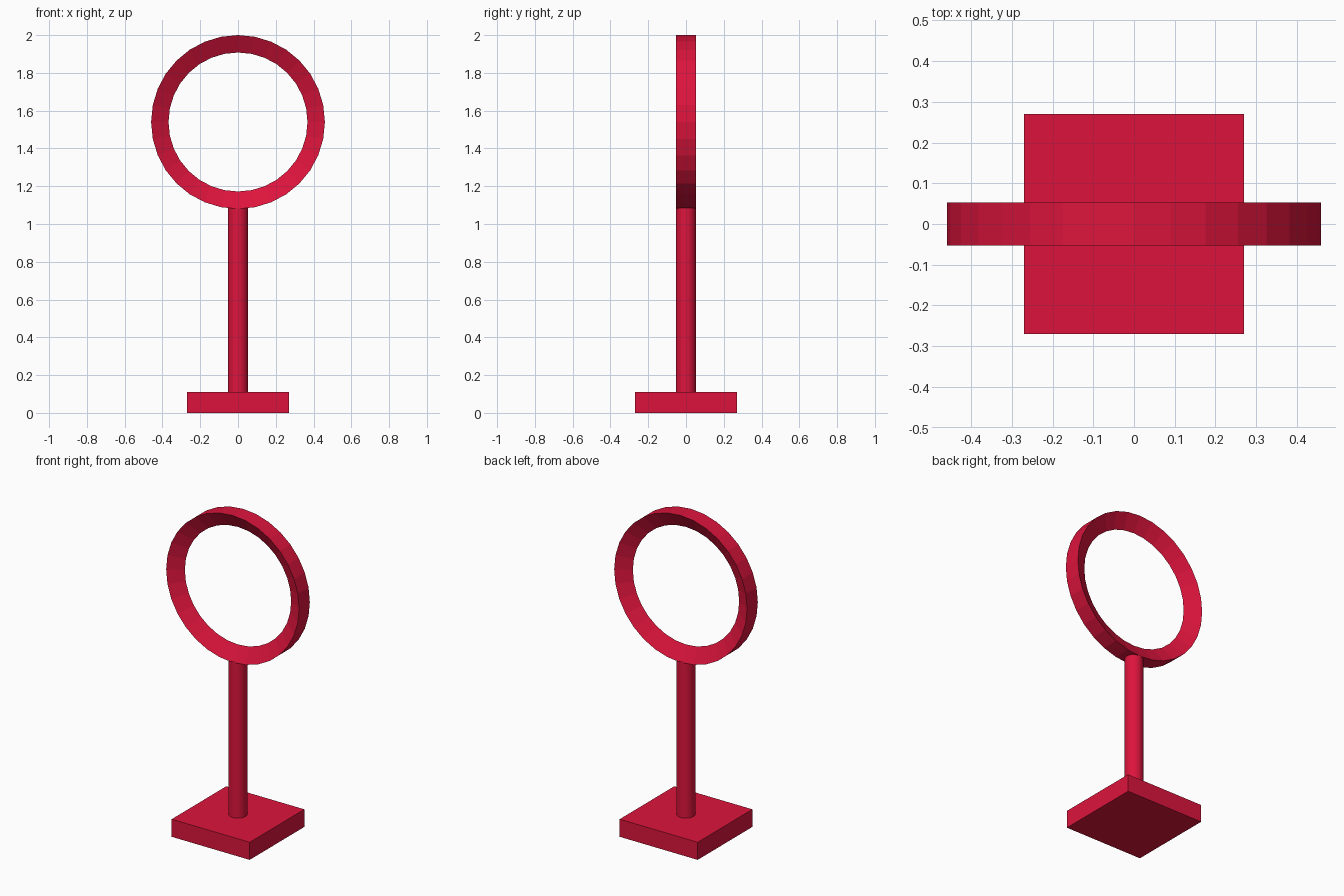
import bpy, bmesh, math
from mathutils import Vector

if "Cube" in bpy.data.objects:
    bpy.data.objects.remove(bpy.data.objects["Cube"])

red = bpy.data.materials.new("crimson")
red.diffuse_color = (0.72, 0.007, 0.045, 1)
red.use_nodes = True
red.node_tree.nodes["Principled BSDF"].inputs["Base Color"].default_value = red.diffuse_color


def finish(obj, name):
    obj.name = obj.data.name = name
    obj.data.materials.append(red)
    return obj


# Square base plate
bpy.ops.mesh.primitive_cube_add(size=1, location=(0, 0, 0.055))
base = finish(bpy.context.object, "base")
base.scale = (0.54, 0.54, 0.11)
bpy.ops.object.transform_apply(location=False, rotation=False, scale=True)

# Round post
bottom, top = 0.11, 1.085
bpy.ops.mesh.primitive_cylinder_add(vertices=32, radius=0.053, depth=top - bottom,
                                    location=(0, 0, (bottom + top) / 2))
finish(bpy.context.object, "post")
bpy.ops.object.shade_smooth_by_angle(angle=math.radians(30))

# Upright hoop: triangular section with its ridge facing inwards, 32 flat segments
outer, inner, half_depth, hoop_z = 0.46, 0.368, 0.053, 1.54
bm = bmesh.new()
section = [bm.verts.new((0, y, r)) for y, r in
           ((-half_depth, outer), (half_depth, outer), (0, inner))]
edges = [bm.edges.new((section[i], section[(i + 1) % 3])) for i in range(3)]
bmesh.ops.spin(bm, geom=section + edges, cent=(0, 0, 0), axis=Vector((0, 1, 0)),
               angle=math.tau, steps=32)
bmesh.ops.remove_doubles(bm, verts=bm.verts, dist=1e-4)
bmesh.ops.recalc_face_normals(bm, faces=bm.faces)
mesh = bpy.data.meshes.new("hoop")
bm.to_mesh(mesh)
bm.free()
hoop = bpy.data.objects.new("hoop", mesh)
bpy.context.collection.objects.link(hoop)
hoop.location.z = hoop_z
finish(hoop, "hoop")
